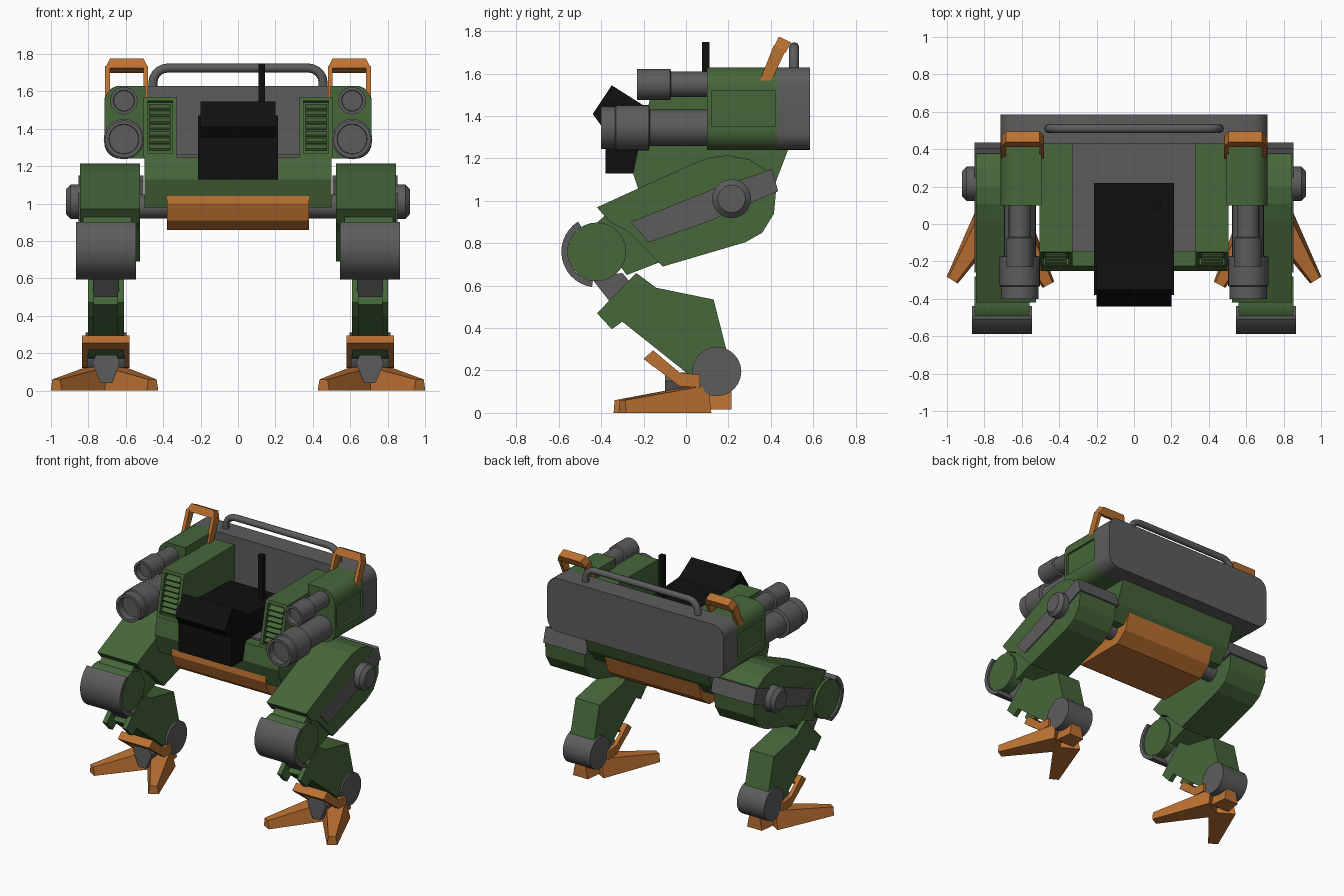
import bpy, bmesh, math
from mathutils import Vector, Matrix

if "Cube" in bpy.data.objects:
    bpy.data.objects.remove(bpy.data.objects["Cube"])


def material(name, rgb):
    m = bpy.data.materials.new(name)
    m.diffuse_color = (*rgb, 1)
    m.use_nodes = True
    m.node_tree.nodes["Principled BSDF"].inputs["Base Color"].default_value = m.diffuse_color
    return m


GREEN = material("olive green", (0.062, 0.135, 0.042))
ORANGE = material("rust orange", (0.50, 0.165, 0.032))
GRAY = material("steel gray", (0.108, 0.108, 0.108))
BLACK = material("black", (0.005, 0.005, 0.005))


def finish(name, bm, mat, smooth=False):
    bmesh.ops.recalc_face_normals(bm, faces=bm.faces)
    me = bpy.data.meshes.new(name)
    bm.to_mesh(me)
    bm.free()
    me.materials.append(mat)
    ob = bpy.data.objects.new(name, me)
    bpy.context.collection.objects.link(ob)
    if smooth:
        bpy.ops.object.select_all(action='DESELECT')
        ob.select_set(True)
        bpy.context.view_layer.objects.active = ob
        bpy.ops.object.shade_smooth_by_angle(angle=math.radians(32))
    return ob


def prism(name, pts, axis, a, b, mat, smooth=False, inset=None):
    """Extrude a (y,z) outline along x, or an (x,z) outline along y.
    inset = (direction, border, depth) sinks the face looking that way."""
    bm = bmesh.new()
    place = (lambda p, t: (t, p[0], p[1])) if axis == 'x' else (lambda p, t: (p[0], t, p[1]))
    lo = [bm.verts.new(place(p, a)) for p in pts]
    hi = [bm.verts.new(place(p, b)) for p in pts]
    bm.faces.new(lo)
    bm.faces.new(hi)
    for i in range(len(pts)):
        j = (i + 1) % len(pts)
        bm.faces.new((lo[i], lo[j], hi[j], hi[i]))
    bmesh.ops.recalc_face_normals(bm, faces=bm.faces)
    if inset:
        d = Vector(inset[0])
        face = max(bm.faces, key=lambda f: f.normal.dot(d))
        bmesh.ops.inset_region(bm, faces=[face], thickness=inset[1])
        move = -face.normal * inset[2]
        ring = bmesh.ops.extrude_discrete_faces(bm, faces=[face])['faces']
        bmesh.ops.translate(bm, vec=move, verts=ring[0].verts[:])
    return finish(name, bm, mat, smooth)


def lathe(name, centre, axis, rings, mat, n=24):
    """Closed turned part: rings of (position along axis, radius)."""
    bm = bmesh.new()
    loops = []
    for t, r in rings:
        loop = []
        for i in range(n):
            c, s = r * math.cos(math.tau * i / n), r * math.sin(math.tau * i / n)
            p = (t, centre[0] + c, centre[1] + s) if axis == 'x' else (centre[0] + c, t, centre[1] + s)
            loop.append(bm.verts.new(p))
        loops.append(loop)
    for u, v in zip(loops, loops[1:]):
        for i in range(n):
            j = (i + 1) % n
            bm.faces.new((u[i], u[j], v[j], v[i]))
    bm.faces.new(loops[0])
    bm.faces.new(loops[-1])
    return finish(name, bm, mat, True)


def box(name, lo, hi, mat, tilt=0):
    bm = bmesh.new()
    size = [abs(h - l) for l, h in zip(lo, hi)]
    mid = Vector([(h + l) / 2 for l, h in zip(lo, hi)])
    bmesh.ops.create_cube(bm, size=1, matrix=Matrix.Translation(mid)
                          @ Matrix.Rotation(tilt, 4, 'X') @ Matrix.Diagonal((*size, 1)))
    return finish(name, bm, mat)


def wedge(name, base, tip, w0, h0, w1, h1, mat):
    """Flat-bottomed bar that tapers from base to tip."""
    bm = bmesh.new()
    base, tip = Vector(base), Vector(tip)
    side = (tip - base).cross(Vector((0, 0, 1))).normalized()
    ends = []
    for p, w, h in ((base, w0, h0), (tip, w1, h1)):
        ends.append([bm.verts.new(p + side * sx * w / 2 + Vector((0, 0, z)))
                     for sx, z in ((-1, 0), (1, 0), (0.7, h), (-0.7, h))])
    a, b = ends
    bm.faces.new(a)
    bm.faces.new(b)
    for i in range(4):
        j = (i + 1) % 4
        bm.faces.new((a[i], a[j], b[j], b[i]))
    return finish(name, bm, mat)


def arc(c, r, a0, a1, n):
    return [(c[0] + r * math.cos(math.radians(a0 + (a1 - a0) * i / n)),
             c[1] + r * math.sin(math.radians(a0 + (a1 - a0) * i / n))) for i in range(n + 1)]


def tube(name, pts, r, mat):
    cu = bpy.data.curves.new(name, 'CURVE')
    cu.dimensions, cu.bevel_depth, cu.bevel_resolution = '3D', r, 2
    cu.use_fill_caps = True
    sp = cu.splines.new('POLY')
    sp.points.add(len(pts) - 1)
    for p, q in zip(sp.points, pts):
        p.co = (*q, 1)
    cu.materials.append(mat)
    ob = bpy.data.objects.new(name, cu)
    bpy.context.collection.objects.link(ob)


# Hull and rear armour
prism("hull", [(-.225, 1.25), (-.25, 1.13), (-.2, .98), (.34, .98), (.42, 1.08), (.485, 1.25)],
      'x', -.5, .5, GREEN)
R = .085
plate = (arc((.715 - R, 1.63 - R), R, 0, 90, 6) + arc((-.715 + R, 1.63 - R), R, 90, 180, 6)
         + arc((-.715 + R, 1.24 + R), R, 180, 270, 6) + arc((.715 - R, 1.24 + R), R, 270, 360, 6))
prism("rear_plate", plate, 'y', .43, .585, GRAY, True)
box("cockpit_floor", (-.33, -.15, 1.22), (.33, .44, 1.265), GRAY)
prism("belly_tank", [(-.215, 1.09), (-.225, 1.0), (-.19, .91), (-.12, .86), (.27, .86), (.36, .93), (.41, 1.09)],
      'x', -.38, .38, ORANGE)
lathe("hip_axle", (.21, .985), 'x', [(-.6, .065), (.6, .065)], GRAY)

# Rear rail with rounded corners
rail = [(x, .51, z) for x, z in [(.455, 1.6)] + arc((.375, 1.645), .08, 0, 90, 5)
        + arc((-.375, 1.645), .08, 90, 180, 5) + [(-.455, 1.6)]]
tube("rear_rail", rail, .024, GRAY)

# Console, hood and mast
prism("console", [(-.38, 1.13), (-.25, 1.13), (-.21, 1.26), (.22, 1.26), (.22, 1.42), (-.2, 1.44), (-.38, 1.47)],
      'x', -.215, .215, BLACK)
prism("console_hood", [(-.44, 1.41), (-.35, 1.545), (-.2, 1.45), (-.3, 1.4), (-.4, 1.355)], 'x', -.2, .2, BLACK)
box("mast", (.11, .075, 1.4), (.145, .11, 1.75), BLACK)

KNEE = (-.42, .76)
for s, tag in ((1, "right"), (-1, "left")):
    def nm(part):
        return f"{part}_{tag}"

    # Cheek with louvred vent
    prism(nm("cheek"), [(-.223, 1.25), (-.15, 1.57), (.44, 1.57), (.44, 1.25)], 'x', .33 * s, .505 * s,
          GREEN, inset=((0, -1, 0), .03, .035))
    for i in range(7):
        z = 1.3 + i * .036
        y = -.15 - (1.57 - z) * .228 + .018
        box(nm(f"vent_slat_{i}"), (.36 * s, y - .02, z - .006), (.475 * s, y + .02, z + .006), GREEN, .5)

    # Shoulder pod with sunken side panel
    pod = (arc((.625, 1.54), .09, 0, 90, 5) + [(.495, 1.63), (.495, 1.24)] + arc((.625, 1.33), .09, 270, 360, 5))
    prism(nm("shoulder_pod"), [(x * s, z) for x, z in pod], 'y', .1, .44, GREEN, True, ((s, 0, 0), .03, .015))

    # Twin cannons with hollow muzzles
    lathe(nm("large_cannon"), (.61 * s, 1.345), 'y', [(.12, .085), (-.17, .085), (-.175, .108), (-.33, .108),
          (-.335, .1), (-.40, .1), (-.40, .08), (-.35, .078)], GRAY)
    lathe(nm("small_cannon"), (.61 * s, 1.55), 'y', [(.12, .06), (-.07, .06), (-.075, .073), (-.23, .073),
          (-.23, .056), (-.19, .054)], GRAY)

    # Shoulder grab hoop, leaning back
    for x in (.48, .685):
        prism(nm("hoop_post"), [(.345, 1.56), (.40, 1.56), (.47, 1.71), (.415, 1.735)], 'x', x * s, (x + .025) * s,
              ORANGE)
    bm = bmesh.new()
    bar = [(.48, 1.71), (.705 + .005, 1.71), (.685, 1.76), (.505, 1.76)]
    rows = [[bm.verts.new((x * s, y + (z - 1.71) * .5, z + dz)) for x, z in bar]
            for y, dz in ((.413, .015), (.47, -.012))]
    bm.faces.new(rows[0])
    bm.faces.new(rows[1])
    for i in range(4):
        j = (i + 1) % 4
        bm.faces.new((rows[0][i], rows[0][j], rows[1][j], rows[1][i]))
    finish(nm("hoop_bar"), bm, ORANGE)

    # Thigh with side and rear strap
    prism(nm("thigh"), [(-.42, .97), (-.36, .9), (-.28, .86), (-.11, .69), (.28, .805), (.36, .85), (.415, .94),
          (.425, 1.05), (.37, 1.15), (.3, 1.195), (.2, 1.215), (.11, 1.205), (.02, 1.17)],
          'x', .525 * s, .845 * s, GREEN)
    prism(nm("thigh_strap"), [(-.26, .9), (-.175, .805), (.1, .9), (.43, 1.045), (.4, 1.145), (.15, 1.065)],
          'x', .84 * s, .853 * s, GRAY)
    prism(nm("rear_strap"), [(.35, 1.02), (.435, 1.045), (.405, 1.15), (.32, 1.12)],
          'x', .505 * s, .853 * s, GRAY)
    lathe(nm("hip_hub"), (.215, 1.01), 'x', [(.84 * s, .092), (.895 * s, .092), (.92 * s, .065)], GRAY, 20)

    # Knee
    prism(nm("knee_link"), [(-.44, .88), (-.28, .65), (-.1, .72), (-.2, .9), (-.36, .95)],
          'x', .57 * s, .83 * s, GREEN)
    lathe(nm("knee_drum"), KNEE, 'x', [(.56 * s, .138), (.852 * s, .138)], GREEN, 28)
    prism(nm("knee_guard"), arc(KNEE, .168, 122, 262, 14) + arc(KNEE, .138, 262, 122, 14),
          'x', .545 * s, .867 * s, GRAY, True)
    prism(nm("knee_strut"), [(-.45, .64), (-.3, .66), (-.25, .6), (-.34, .5)], 'x', .635 * s, .775 * s, GRAY)

    # Shin: narrow core between two side flanges
    shin = [(-.42, .47), (-.35, .395), (-.3, .43), (.02, .175), (.12, .16), (.19, .3), (.13, .535),
            (-.14, .59), (-.235, .66)]
    for x in (.61, .77):
        prism(nm("shin_flange"), shin, 'x', x * s, (x + .033) * s, GREEN)
    prism(nm("shin_core"), [(-.34, .46), (-.29, .43), (.02, .18), (.12, .165), (.19, .3), (.13, .535), (-.14, .59),
          (-.2, .6)], 'x', .63 * s, .785 * s, GREEN)
    lathe(nm("ankle_drum"), (.145, .195), 'x', [(.595 * s, .116), (.815 * s, .116)], GRAY, 24)

    # Foot: two splayed toes, heel, pivot and guard
    wedge(nm("outer_toe"), (.745 * s, .07, 0), (.972 * s, -.3, 0), .19, .13, .07, .06, ORANGE)
    wedge(nm("inner_toe"), (.67 * s, .07, 0), (.457 * s, -.325, 0), .19, .13, .07, .06, ORANGE)
    wedge(nm("heel"), (.705 * s, .09, .015), (.705 * s, .215, .015), .15, .11, .12, .09, ORANGE)
    prism(nm("foot_pivot"), [((.705 + x) * s, z) for x, z in
          ((-.03, .04), (.03, .04), (.075, .15), (.055, .19), (-.055, .19), (-.075, .15))], 'y', -.1, .1, GRAY)
    guard = [(-.2, .255), (-.155, .295), (-.03, .19), (.065, .18), (.065, .12), (-.03, .125)]
    for x in (.58, .805):
        prism(nm("guard_arm"), guard, 'x', x * s, (x + .028) * s, ORANGE)
    prism(nm("guard_bar"), [(-.2, .255), (-.155, .295), (-.11, .258), (-.155, .218)], 'x', .58 * s, .833 * s, ORANGE)
